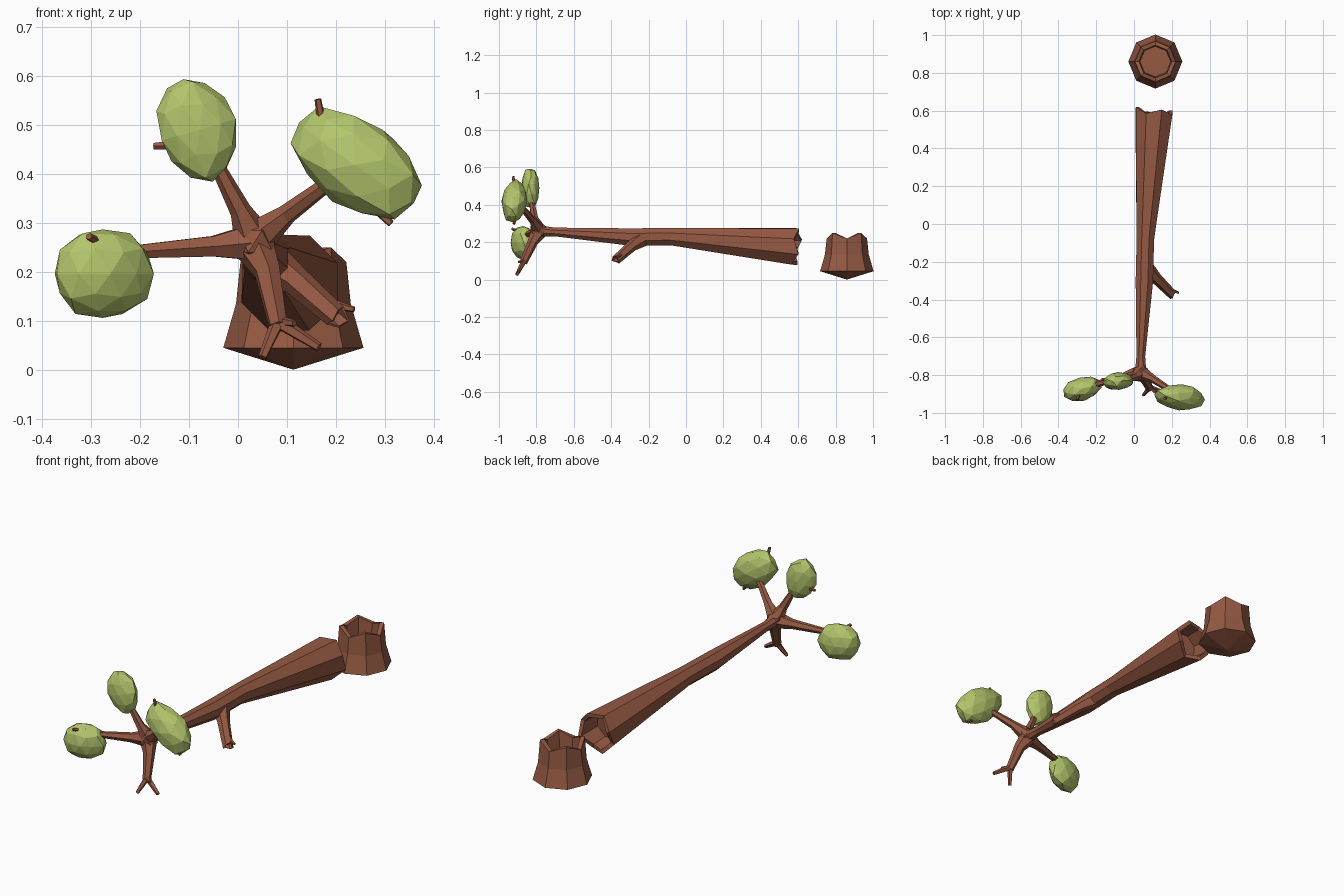
import bpy, bmesh, math, random
from mathutils import Vector, Euler

random.seed(4)
cube = bpy.data.objects.get("Cube")
if cube:
    bpy.data.objects.remove(cube, do_unlink=True)


def make_material(name, colour):
    mat = bpy.data.materials.new(name)
    mat.use_nodes = True
    mat.diffuse_color = (*colour, 1)
    mat.node_tree.nodes["Principled BSDF"].inputs["Base Color"].default_value = (*colour, 1)
    return mat


bark = make_material("bark brown", (0.3, 0.1, 0.055))
leaf = make_material("leaf green", (0.45, 0.56, 0.15))


def finish(name, bm, mat):
    bmesh.ops.recalc_face_normals(bm, faces=bm.faces)
    mesh = bpy.data.meshes.new(name)
    bm.to_mesh(mesh)
    bm.free()
    mesh.materials.append(mat)
    obj = bpy.data.objects.new(name, mesh)
    bpy.context.collection.objects.link(obj)
    return obj


def tube(name, points, radii, sides=6, hollow=0, jag=(0,), phase=0):
    """Loft rings along a path; a hollow end gets a jagged rim and a recess."""
    pts = [Vector(p) for p in points]
    radii = list(radii)
    last = len(pts) - 1
    tangents = [(pts[min(i + 1, last)] - pts[max(i - 1, 0)]).normalized() for i in range(last + 1)]
    if hollow:
        end, t = pts[-1], tangents[-1]
        pts += [end.copy(), end - t * hollow]
        radii += [radii[-1] * 0.8, radii[-1] * 0.75]
        tangents += [t, t]
    bm = bmesh.new()
    rot = tangents[0].to_track_quat('Z', 'Y')
    rings = []
    for i, (p, r, t) in enumerate(zip(pts, radii, tangents)):
        rot = (rot @ Vector((0, 0, 1))).rotation_difference(t) @ rot
        ring = []
        for k in range(sides):
            a = math.tau * k / sides + phase
            drop = jag[k % len(jag)] if hollow and last <= i <= last + 1 else 0
            ring.append(bm.verts.new(p + rot @ Vector((math.cos(a) * r, math.sin(a) * r, -drop))))
        rings.append(ring)
    for a, b in zip(rings, rings[1:]):
        for k in range(sides):
            n = (k + 1) % sides
            bm.faces.new((a[k], a[n], b[n], b[k]))
    bm.faces.new(rings[0])
    bm.faces.new(rings[-1])
    return finish(name, bm, bark)


# Stump: flared octagon with pointed underside and broken hollow top
tube("stump",
     [(0.113, 0.86, 0.001), (0.113, 0.86, 0.045), (0.113, 0.86, 0.135), (0.113, 0.86, 0.25)],
     [0.002, 0.143, 0.117, 0.108], sides=8, hollow=0.09, jag=(0.03, 0))

# Fallen trunk: tapered, with a broken hollow end
tube("trunk",
     [(0.035, -0.8, 0.26), (0.036, -0.7, 0.255), (0.055, -0.3, 0.228),
      (0.06, -0.08, 0.23), (0.107, 0.61, 0.175)],
     [0.034, 0.025, 0.05, 0.05, 0.106], sides=8, hollow=0.12, jag=(0, 0.035, 0.01, 0.03),
     phase=math.pi / 8)

# Broken side branch with a splinter
tube("side_branch",
     [(0.06, -0.23, 0.22), (0.12, -0.29, 0.18), (0.21, -0.38, 0.1)],
     [0.045, 0.03, 0.025], hollow=0.03, jag=(0, 0.02, 0.008))
tube("side_splinter", [(0.17, -0.34, 0.14), (0.237, -0.365, 0.123)], [0.014, 0.006], sides=5)

# Crown hub where the boughs meet
hub = bmesh.new()
bmesh.ops.create_icosphere(hub, subdivisions=1, radius=0.05)
for v in hub.verts:
    v.co = v.co + Vector((0.035, -0.79, 0.262))
finish("crown_hub", hub, bark)

# Boughs and twigs
tube("right_bough", [(0.03, -0.79, 0.26), (-0.05, -0.81, 0.252), (-0.25, -0.86, 0.238)],
     [0.042, 0.024, 0.013])
tube("upper_bough", [(0.03, -0.79, 0.27), (0.005, -0.81, 0.325), (-0.06, -0.83, 0.45)],
     [0.04, 0.022, 0.012])
tube("left_bough", [(0.04, -0.79, 0.27), (0.1, -0.82, 0.318), (0.21, -0.89, 0.4)],
     [0.038, 0.021, 0.014])
tube("lower_bough", [(0.035, -0.79, 0.25), (0.06, -0.82, 0.2), (0.082, -0.87, 0.09)],
     [0.042, 0.028, 0.02])
twigs = {
    "lower_fork_right": ((0.082, -0.865, 0.1), (0.05, -0.905, 0.025), 0.015),
    "lower_fork_left": ((0.08, -0.865, 0.1), (0.165, -0.895, 0.046), 0.016),
    "lower_fork_front": ((0.08, -0.86, 0.1), (0.115, -0.895, 0.095), 0.012),
    "right_twig": ((-0.27, -0.87, 0.25), (-0.304, -0.93, 0.272), 0.012),
    "upper_twig": ((-0.1, -0.83, 0.46), (-0.172, -0.82, 0.456), 0.012),
    "left_twig_top": ((0.18, -0.91, 0.45), (0.163, -0.925, 0.552), 0.012),
    "left_twig_end": ((0.25, -0.91, 0.36), (0.312, -0.92, 0.298), 0.013),
}
for name, (a, b, r) in twigs.items():
    tube(name, [a, b], [r, r * 0.6], sides=5)


# Faceted leaf clumps
def clump(name, centre, size, angles):
    bm = bmesh.new()
    bmesh.ops.create_icosphere(bm, subdivisions=2, radius=1)
    rot = Euler([math.radians(a) for a in angles]).to_matrix()
    for v in bm.verts:
        d = v.co * random.uniform(0.95, 1.07)
        v.co = Vector(centre) + rot @ Vector([c * s for c, s in zip(d, size)])
    finish(name, bm, leaf)


clump("right_leaves", (-0.276, -0.872, 0.196), (0.104, 0.062, 0.092), (0, 0, 14))
clump("upper_leaves", (-0.082, -0.832, 0.49), (0.079, 0.048, 0.108), (0, -16, 5))
clump("left_leaves", (0.245, -0.917, 0.418), (0.148, 0.068, 0.092), (0, 35, -6))
